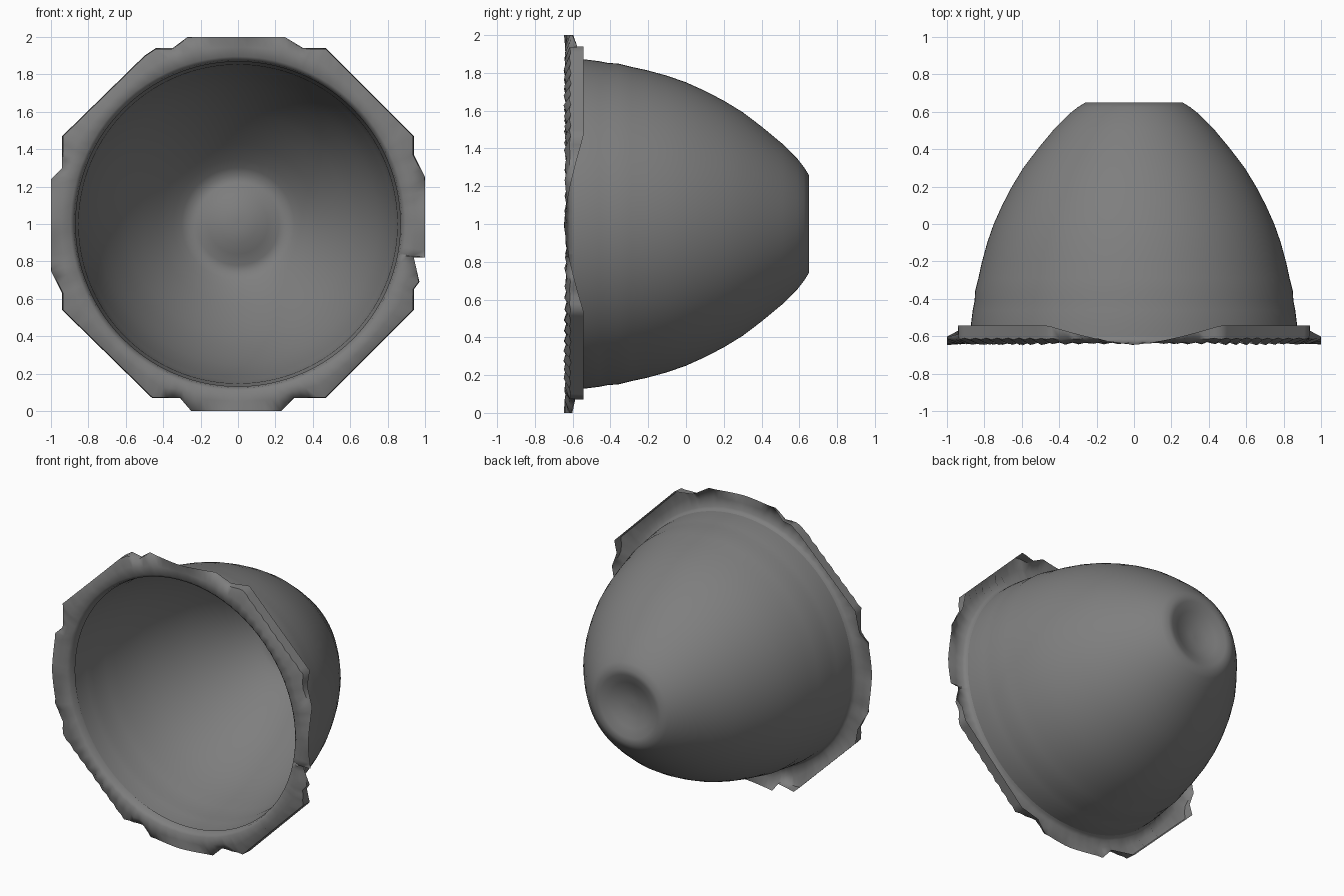
import bpy, bmesh, math, random
from mathutils import Vector

if "Cube" in bpy.data.objects:
    bpy.data.objects.remove(bpy.data.objects["Cube"])
random.seed(4)
SEG = 144

# Dark grey used on every part
dark = bpy.data.materials.new("dark_grey")
dark.diffuse_color = (.21, .21, .21, 1)
dark.use_nodes = True
dark.node_tree.nodes["Principled BSDF"].inputs["Base Color"].default_value = dark.diffuse_color


def loft(name, rings, cap=False, angle=40):
    """Skin a list of closed rings (lists of points); optionally close the last one."""
    bm = bmesh.new()
    loops = [[bm.verts.new(p) for p in ring] for ring in rings]
    for a, b in zip(loops, loops[1:]):
        n = len(a)
        for i in range(n):
            j = (i + 1) % n
            bm.faces.new((a[i], a[j], b[j], b[i]))
    if cap:
        bm.faces.new(loops[-1])
    bmesh.ops.recalc_face_normals(bm, faces=bm.faces)
    me = bpy.data.meshes.new(name)
    bm.to_mesh(me)
    bm.free()
    me.materials.append(dark)
    ob = bpy.data.objects.new(name, me)
    bpy.context.collection.objects.link(ob)
    bpy.context.view_layer.objects.active = ob
    ob.select_set(True)
    bpy.ops.object.shade_smooth_by_angle(angle=math.radians(angle))
    ob.select_set(False)
    return ob


angles = [2 * math.pi * i / SEG for i in range(SEG)]


def ring(r, y):
    return [(r * math.cos(a), y, 1 + r * math.sin(a)) for a in angles]


# Bowl: thin shell of revolution along y with a dimpled end
profile = [(.875, -.6), (.872, -.54), (.862, -.46), (.852, -.41), (.85, -.36),
           (.832, -.29), (.815, -.21), (.785, -.1), (.75, 0), (.705, .1),
           (.653, .2), (.592, .3), (.516, .4), (.425, .51), (.345, .59), (.3, .625),
           (.26, .65), (.22, .645), (.16, .62), (.1, .597), (.04, .587), (.01, .587)]
loft("bowl", [ring(r, y) for r, y in profile], cap=True, angle=120)

# Irregular outline of the rim, seen from the front (x, z)
outline = [(1, 1.25), (.94, 1.37), (.94, 1.47), (.47, 1.94), (.35, 1.94), (.25, 2),
           (-.27, 2), (-.35, 1.94), (-.44, 1.94), (-.5, 1.9), (-.94, 1.47), (-.94, 1.3),
           (-1, 1.24), (-1, .75), (-.94, .63), (-.94, .54), (-.46, .07), (-.31, .07),
           (-.25, 0), (.23, 0), (.3, .07), (.47, .07), (.94, .54), (.94, .65),
           (.97, .69), (.94, .82), (1, .82)]

# Sample the outline evenly, keeping its corners
samples = []
for (x0, z0), (x1, z1) in zip(outline, outline[1:] + outline[:1]):
    n = max(1, round(math.hypot(x1 - x0, z1 - z0) / .04))
    samples += [Vector((x0 + (x1 - x0) * k / n, z0 + (z1 - z0) * k / n - 1)) for k in range(n)]

# Rim: rippled roll around the mouth with a skirt swept back on the diagonals
rings = [[] for _ in range(6)]
for i, p in enumerate(samples):
    d = p.normalized()
    m = min(abs(p.x), abs(p.y))                      # 0 on the axes, large on diagonals
    t = min(1, m / .46)
    t = t ** 1.4
    back = -.645 + .102 * t
    diagonal = min(1, max(0, (m - .3) / .3))         # ripples are strongest here
    tooth = (.014 if i % 2 else -.008) * (.35 + .65 * diagonal)
    tooth += random.uniform(-.003, .003)
    front = min(-.615, back)
    R = p.length
    stations = [(.868, -.575), (.877, -.615), (.895, -.632 + tooth * .6),
                (.9 + (R - .9) * .45, -.638 + tooth),
                (R - .004, front + tooth * .4), (R, back)]
    for k, (r, y) in enumerate(stations):
        rings[k].append((d.x * r, max(y, -.65), 1 + d.y * r))
loft("rim", rings, angle=60)
